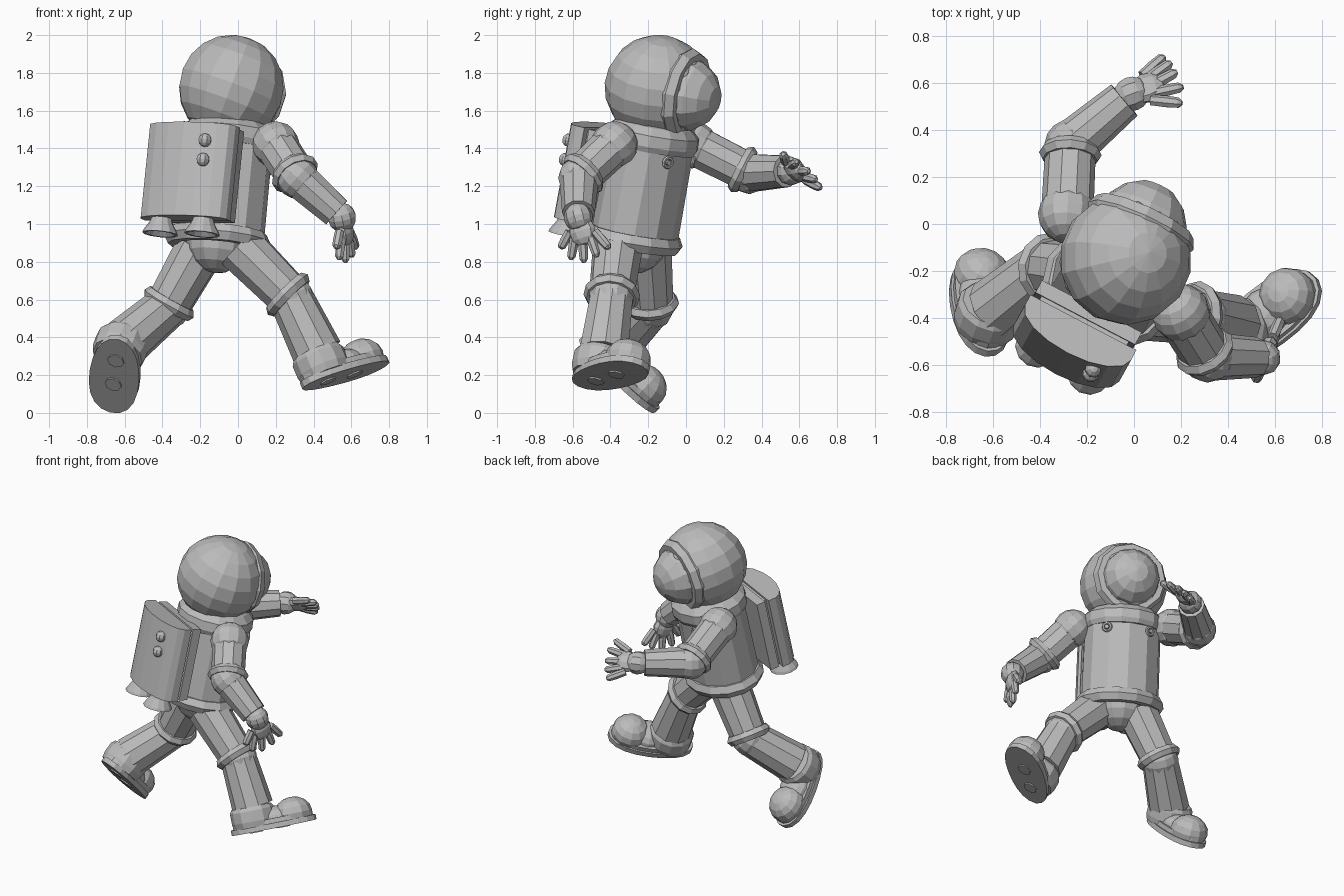
import bpy, bmesh, math
from mathutils import Matrix, Vector as V

if "Cube" in bpy.data.objects:
    bpy.data.objects.remove(bpy.data.objects["Cube"])

suit = bpy.data.materials.new("suit_grey")
suit.use_nodes = True
GREY = (0.5, 0.5, 0.5, 1)
suit.diffuse_color = GREY
suit.node_tree.nodes["Principled BSDF"].inputs["Base Color"].default_value = GREY


def frame(origin, up, forward):
    """Local axes: x = lateral, y = forward, z = up."""
    z = V(up).normalized()
    x = V(forward).cross(z).normalized()
    m = Matrix((x, z.cross(x), z)).transposed().to_4x4()
    m.translation = V(origin)
    return m


def along(a, b):
    """Frame at a whose z points to b."""
    d = V(b) - V(a)
    return frame(a, d, (0, 0, 1) if abs(d.normalized().z) < 0.9 else (0, 1, 0))


def finish(name, bm, m):
    bmesh.ops.recalc_face_normals(bm, faces=bm.faces)
    me = bpy.data.meshes.new(name)
    bm.to_mesh(me)
    bm.free()
    me.materials.append(suit)
    ob = bpy.data.objects.new(name, me)
    ob.matrix_world = m
    bpy.context.collection.objects.link(ob)
    return ob


def lathe(name, m, profile, sides=12, squash=1.0, closed=False):
    """Turn (radius, height) points about z; squash narrows y."""
    bm = bmesh.new()
    rings = []
    for r, h in profile:
        rings.append([bm.verts.new((r * math.cos(t), r * squash * math.sin(t), h))
                      for t in (math.tau * i / sides for i in range(sides))])
    pairs = list(zip(rings, rings[1:]))
    if closed:
        pairs.append((rings[-1], rings[0]))
    else:
        bm.faces.new(rings[0])
        bm.faces.new(rings[-1])
    for a, b in pairs:
        for i in range(sides):
            j = (i + 1) % sides
            bm.faces.new((a[i], a[j], b[j], b[i]))
    return finish(name, bm, m)


def ring(name, m, radius, thick, squash=1.0, sides=12, tall=1.0):
    pts = [(radius + thick * math.cos(k * math.tau / 6),
            thick * tall * math.sin(k * math.tau / 6)) for k in range(6)]
    return lathe(name, m, pts, sides, squash, True)


def ball(name, m, r, scale=(1, 1, 1), u=12, v=8, floor=None):
    """Sphere, optionally cut off flat below the local height floor."""
    bm = bmesh.new()
    bmesh.ops.create_uvsphere(bm, u_segments=u, v_segments=v, radius=r)
    bmesh.ops.scale(bm, vec=scale, verts=bm.verts)
    if floor is not None:
        bmesh.ops.bisect_plane(bm, geom=bm.verts[:] + bm.edges[:] + bm.faces[:],
                               plane_co=(0, 0, floor), plane_no=(0, 0, 1), clear_inner=True)
    return finish(name, bm, m)


def prism(name, m, outline, h0, h1):
    bm = bmesh.new()
    face = bm.faces.new([bm.verts.new((x, y, h0)) for x, y in outline])
    out = bmesh.ops.extrude_face_region(bm, geom=[face])["geom"]
    bmesh.ops.translate(bm, vec=(0, 0, h1 - h0),
                        verts=[e for e in out if isinstance(e, bmesh.types.BMVert)])
    bm.faces.new(list(face.verts)) if not face.is_valid else None
    return finish(name, bm, m)


def tube(name, a, b, r0, r1, sides=10):
    return lathe(name, along(a, b), [(r0, 0), (r1, (V(b) - V(a)).length)], sides)


def at(m, x, y, z):
    return m @ Matrix.Translation((x, y, z))


# Head, visor and visor rim
facing = V((0.41, 0.9, -0.2)).normalized()
head_pos = V((-0.035, -0.15, 1.72))
ball("helmet", frame(head_pos, (0.35, 0.1, 0.93), facing), 0.282, u=14, v=10)
visor = frame(head_pos + facing * 0.16, facing, (0, 0, 1))
ball("visor", visor, 0.196)
ring("visor_rim", visor, 0.205, 0.042, tall=1.2)

# Torso, belt, collar and pelvis
body = frame((-0.11, -0.275, 0.92), (0.1, 0.18, 0.98), (0.46, 0.88, 0))
lathe("torso", body, [(0.255, 0), (0.25, 0.5)], 12, 0.88)
ring("belt", body, 0.24, 0.05, 0.88, 14)
lathe("collar", body, [(0.25, 0.49), (0.265, 0.52), (0.262, 0.58), (0.22, 0.62), (0.15, 0.64)],
      14, 0.93)
ball("pelvis", at(body, 0, 0.01, -0.01), 0.17)

# Chest fittings
for side in (-1, 1):
    spot = at(body, side * 0.142, 0.188, 0.455) @ Matrix.Rotation(
        -side * math.radians(26), 4, 'Z') @ Matrix.Rotation(-math.pi / 2, 4, 'X')
    ring("chest_ring", spot, 0.026, 0.01, sides=10)
    lathe("chest_stud", spot, [(0.014, -0.02), (0.014, 0.012)], 8)

# Backpack: inner plates, curved shell, knobs and nozzles
pack = at(body, -0.03, -0.015, -0.018)
for name, w, y0, y1, top in (("pack_plate", 0.24, -0.2, -0.26, 0.555),
                             ("pack_spacer", 0.21, -0.25, -0.3, 0.545)):
    prism(name, pack, [(-w, y0), (w, y0), (w, y1), (-w, y1)], 0.06, top)
arc = [(0.255 * math.cos(t), -0.29 - 0.04 - 0.1 * math.sin(t))
       for t in (math.pi * k / 8 for k in range(9))]
prism("pack_shell", pack, [(-0.255, -0.28), (0.255, -0.28)] + arc, 0.055, 0.56)
for h in (0.357, 0.462):
    ball("pack_knob", at(pack, 0.13, -0.422, h), 0.036, u=8, v=6)
for side in (-1, 1):
    lathe("nozzle", at(pack, side * 0.125, -0.34, 0.015),
          [(0.05, 0.06), (0.06, 0.02), (0.09, -0.03), (0.095, -0.045), (0.08, -0.045), (0.04, 0)], 12)


# Arms
def arm(side, shoulder, elbow, wrist, palm, tips):
    s, e, w, p = (V(q) for q in (shoulder, elbow, wrist, palm))
    ball(side + "_shoulder", along(s, e), 0.125)
    tube(side + "_upper_arm", s, e, 0.112, 0.108)
    ring(side + "_elbow_ring", along(e + (s - e) * 0.12, s), 0.1, 0.034)
    ball(side + "_elbow", along(e, w), 0.112)
    tube(side + "_forearm", e, w + (e - w) * 0.12, 0.105, 0.087)
    ball(side + "_wrist", along(w, p), 0.077, u=10, v=8)
    tips = [V(t) for t in tips]
    spread = tips[0] - tips[-1]
    ball(side + "_palm", frame(p, w - p, spread), 0.075, (0.6, 1, 1.05), 10, 6)
    for i, tip in enumerate(tips):
        base = p + spread * (0.26 - 0.13 * i)
        n = (tip - base).length
        lathe(side + "_finger", along(base, tip),
              [(0.024, 0), (0.026, n * 0.5), (0.023, n * 0.88), (0.01, n)], 7)


arm("left", (0.2, -0.38, 1.42), (0.315, -0.565, 1.245), (0.55, -0.57, 1.035), (0.565, -0.55, 0.96),
    [(0.52, -0.665, 0.87), (0.535, -0.61, 0.81), (0.57, -0.54, 0.795),
     (0.605, -0.47, 0.825), (0.625, -0.405, 0.87)])
arm("right", (-0.285, 0.04, 1.42), (-0.27, 0.335, 1.27), (-0.01, 0.555, 1.28), (0.055, 0.58, 1.28),
    [(0.13, 0.715, 1.19), (0.16, 0.69, 1.235), (0.185, 0.65, 1.28),
     (0.21, 0.585, 1.33), (0.205, 0.515, 1.37)])


# Legs and boots
def leg(side, hip, knee, ankle, sole, up, toe):
    h, k, a = V(hip), V(knee), V(ankle)
    tube(side + "_thigh", h, k, 0.135, 0.12)
    ring(side + "_knee_ring", along(k + (h - k) * 0.06, h), 0.115, 0.036)
    ball(side + "_knee", along(k, a), 0.122)
    tube(side + "_shin", k, a, 0.118, 0.135)
    foot = frame(sole, up, toe)
    oval = []
    for i in range(20):
        t = math.tau * i / 20
        y = math.sin(t)
        oval.append((math.cos(t) * (0.135 + 0.02 * y * y + 0.01 * y), 0.28 * y))
    prism(side + "_sole", foot, oval, 0, 0.035)
    prism(side + "_welt", foot, [(x * 0.92, y * 0.94) for x, y in oval], 0.03, 0.065)
    lathe(side + "_boot_heel", at(foot, 0, -0.12, 0),
          [(0.135, 0.03), (0.145, 0.07), (0.145, 0.14), (0.13, 0.165)], 12)
    ball(side + "_boot_toe", at(foot, 0, 0.14, 0.07), 0.124, (1, 1, 0.85), floor=-0.05)
    ball(side + "_boot_instep", at(foot, 0, 0.02, 0.05), 0.12, (0.95, 1.1, 0.75), floor=-0.03)
    # tread pads under the sole
    for y in (-0.12, 0.06):
        lathe(side + "_tread", at(foot, 0, y, 0), [(0.045, 0.005), (0.045, -0.008)], 8)


leg("left", (0.01, -0.36, 0.88), (0.28, -0.395, 0.61), (0.42, -0.435, 0.32),
    (0.57, -0.405, 0.195), (-0.38, 0.2, 0.9), (0.78, 0.6, 0.2))
leg("right", (-0.2, -0.21, 0.87), (-0.375, -0.185, 0.56), (-0.6, -0.365, 0.37),
    (-0.655, -0.365, 0.195), (0.25, 0.68, 0.68), (-0.08, 0.7, -0.7))
